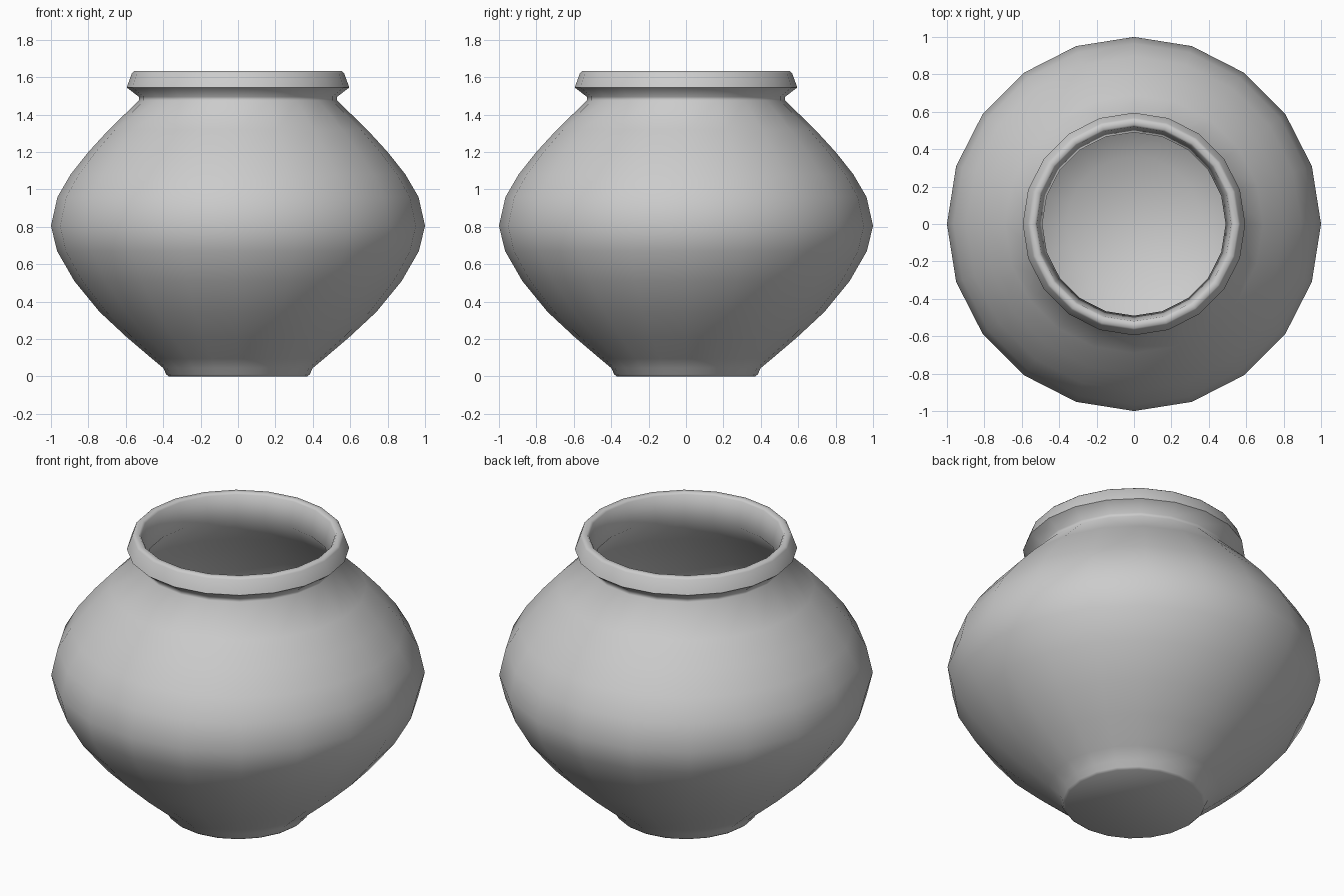
import bpy, bmesh, math

if "Cube" in bpy.data.objects:
    bpy.data.objects.remove(bpy.data.objects["Cube"])

SIDES = 20

# Profile (radius, height): foot, belly, shoulder, rim, then down the inside
profile = [
    (0.37, 0.0), (0.383, 0.01), (0.40, 0.045), (0.46, 0.095), (0.595, 0.21),
    (0.74, 0.345), (0.875, 0.51), (0.967, 0.67), (1.0, 0.805), (0.965, 0.96),
    (0.895, 1.08), (0.80, 1.20), (0.69, 1.32), (0.53, 1.475), (0.53, 1.495),
    (0.595, 1.545), (0.567, 1.622), (0.557, 1.632), (0.53, 1.632), (0.52, 1.622),
    (0.49, 1.48), (0.65, 1.30), (0.76, 1.18), (0.92, 0.95), (0.95, 0.805),
    (0.92, 0.68), (0.83, 0.53), (0.70, 0.375), (0.56, 0.24), (0.36, 0.08),
]


def lathe(name, points, sides):
    """Spin a profile around z and close both ends with flat caps."""
    bm = bmesh.new()
    rings = []
    for r, z in points:
        rings.append([bm.verts.new((r * math.cos(2 * math.pi * i / sides),
                                    r * math.sin(2 * math.pi * i / sides), z))
                      for i in range(sides)])
    for low, high in zip(rings, rings[1:]):
        for i in range(sides):
            j = (i + 1) % sides
            bm.faces.new((low[i], low[j], high[j], high[i]))
    bm.faces.new(rings[0][::-1])
    bm.faces.new(rings[-1])
    mesh = bpy.data.meshes.new(name)
    bm.to_mesh(mesh)
    bm.free()
    obj = bpy.data.objects.new(name, mesh)
    bpy.context.collection.objects.link(obj)
    return obj


# Hollow pot
pot = lathe("pot", profile, SIDES)
bpy.context.view_layer.objects.active = pot
pot.select_set(True)
bpy.ops.object.shade_smooth_by_angle(angle=math.radians(60))
